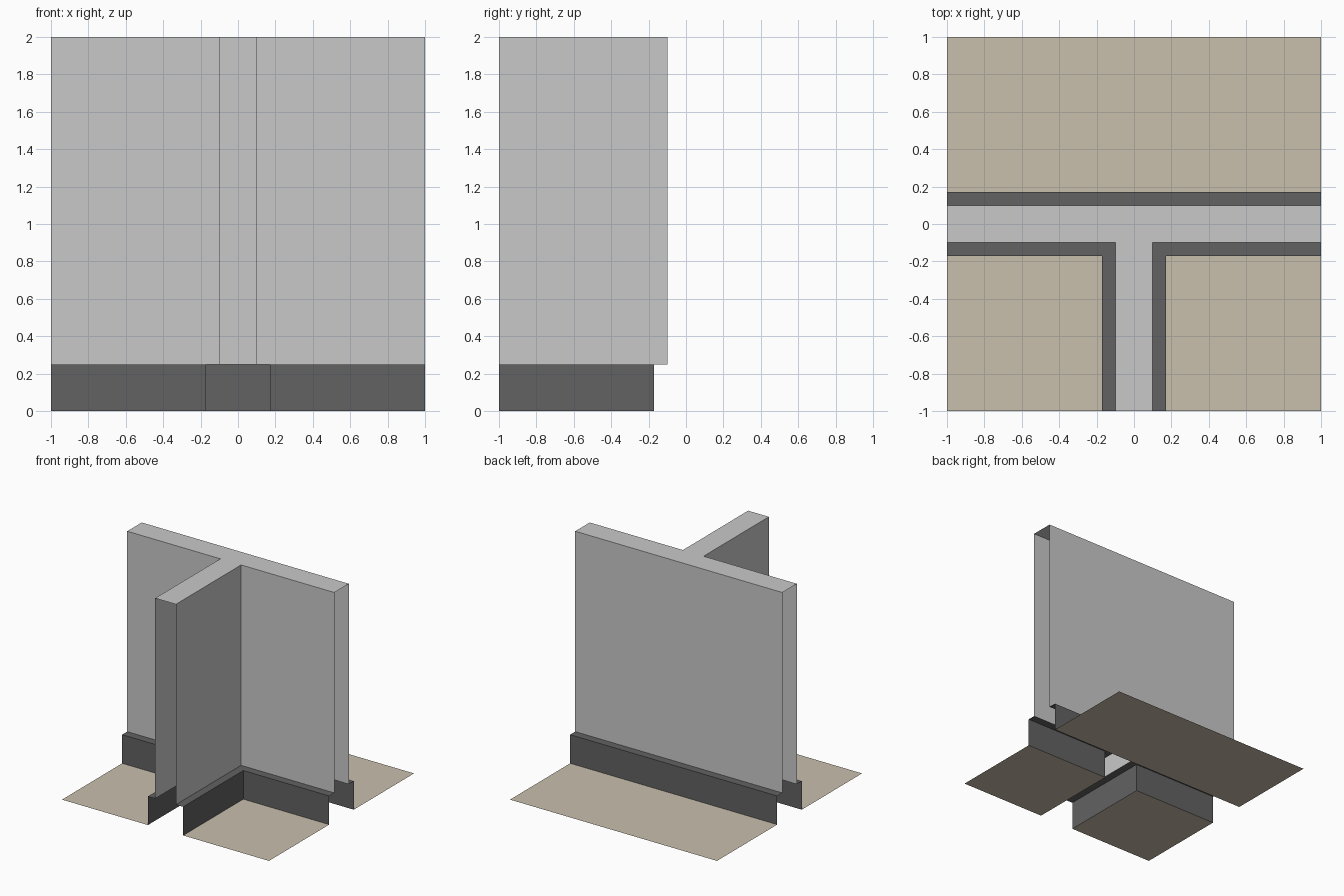
import bpy, bmesh

if "Cube" in bpy.data.objects:
    bpy.data.objects.remove(bpy.data.objects["Cube"])

WALL, BASE = 0.10, 0.17       # distance from wall centre line to each surface
BASE_H, TOP = 0.25, 2.0


def material(name, color):
    m = bpy.data.materials.new(name)
    m.diffuse_color = (*color, 1)
    m.use_nodes = True
    m.node_tree.nodes["Principled BSDF"].inputs["Base Color"].default_value = m.diffuse_color
    return m


wall_grey = material("light grey", (0.584, 0.584, 0.584))
base_grey = material("dark grey", (0.122, 0.122, 0.122))
floor_tan = material("tan", (0.584, 0.521, 0.413))


# Plan lines of the three wall faces at distance d, with the outside on the right
def back(d):
    return [(1, d), (-1, d)]


def right(d):
    return [(d, -1), (d, -d), (1, -d)]


def left(d):
    return [(-1, -d), (-d, -d), (-d, -1)]


def finish(name, bm, mat):
    mesh = bpy.data.meshes.new(name)
    bm.to_mesh(mesh)
    bm.free()
    mesh.materials.append(mat)
    bpy.context.collection.objects.link(bpy.data.objects.new(name, mesh))


def sweep(name, line, profile, mat):
    """Open strip following a plan line through (distance, height) points."""
    bm = bmesh.new()
    rows = [[bm.verts.new((x, y, z)) for x, y in line(d)] for d, z in profile]
    for lo, hi in zip(rows, rows[1:]):
        for i in range(len(lo) - 1):
            bm.faces.new((lo[i], lo[i + 1], hi[i + 1], hi[i]))
    finish(name, bm, mat)


def plate(name, points, z, mat):
    bm = bmesh.new()
    face = bm.faces.new([bm.verts.new((x, y, z)) for x, y in points])
    face.normal_update()
    if face.normal.z < 0:
        face.normal_flip()
    finish(name, bm, mat)


# Wall faces, skirting with ledge, and floor panel for each side of the T
corners = {"back": [(-1, 1), (1, 1)], "right": [(1, -1)], "left": [(-1, -1)]}
for side, line in (("back", back), ("right", right), ("left", left)):
    sweep(side + "_wall", line, [(WALL, BASE_H), (WALL, TOP)], wall_grey)
    sweep(side + "_skirting", line,
          [(BASE, 0), (BASE, BASE_H), (WALL, BASE_H)], base_grey)
    plate(side + "_floor", line(BASE) + corners[side], 0, floor_tan)

# T-shaped cap over the hollow walls (ends stay open)
plate("wall_top", back(WALL) + left(WALL) + right(WALL), TOP, wall_grey)
